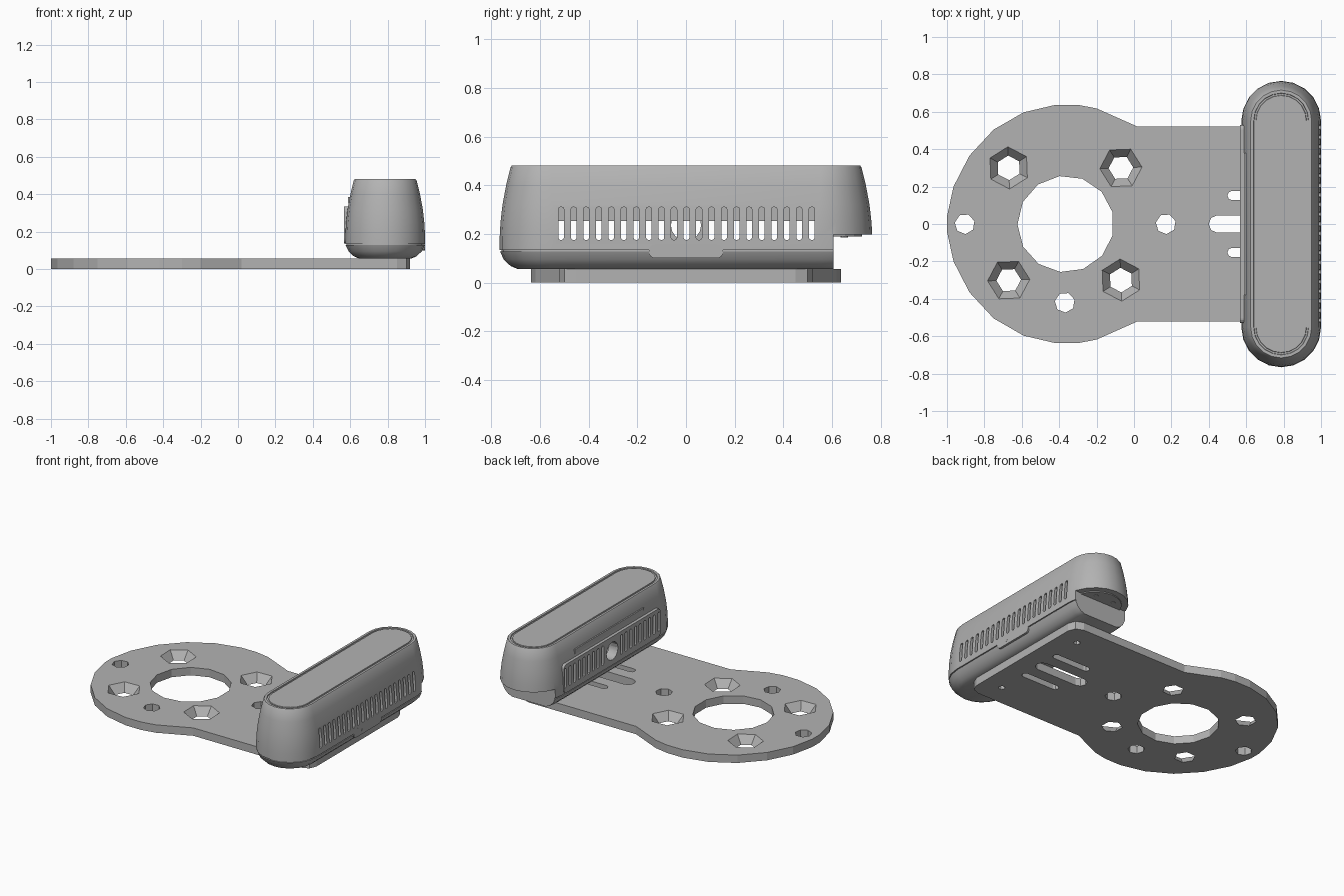
import bpy, bmesh, math
from mathutils import Vector

if "Cube" in bpy.data.objects:
    bpy.data.objects.remove(bpy.data.objects["Cube"])

grey = bpy.data.materials.new("plain_grey")
grey.diffuse_color = (0.45, 0.45, 0.45, 1)
grey.use_nodes = True
grey.node_tree.nodes["Principled BSDF"].inputs["Base Color"].default_value = grey.diffuse_color


def finish(name, bm, smooth=False):
    bmesh.ops.recalc_face_normals(bm, faces=bm.faces)
    me = bpy.data.meshes.new(name)
    bm.to_mesh(me)
    bm.free()
    me.materials.append(grey)
    ob = bpy.data.objects.new(name, me)
    bpy.context.collection.objects.link(ob)
    if smooth:
        smooth_it(ob)
    return ob


def select(ob):
    bpy.ops.object.select_all(action='DESELECT')
    ob.select_set(True)
    bpy.context.view_layer.objects.active = ob


def smooth_it(ob):
    select(ob)
    bpy.ops.object.shade_smooth_by_angle(angle=math.radians(28))


def loft(bm, rings):
    """Skin closed rings of equal length and cap both ends."""
    loops = [[bm.verts.new(p) for p in r] for r in rings]
    n = len(loops[0])
    for a, b in zip(loops, loops[1:]):
        for i in range(n):
            j = (i + 1) % n
            bm.faces.new((a[i], a[j], b[j], b[i]))
    bm.faces.new(loops[0])
    bm.faces.new(loops[-1])


def prism_z(bm, pts, z0, z1):
    loft(bm, [[(x, y, z) for x, y in pts] for z in (z0, z1)])


def prism_x(bm, pts, x0, x1):
    loft(bm, [[(x, y, z) for y, z in pts] for x in (x0, x1)])


def rect(a0, a1, b0, b1):
    return [(a0, b0), (a1, b0), (a1, b1), (a0, b1)]


def ngon(cx, cy, r, n, turn=0.0):
    return [(cx + r * math.cos(turn + math.tau * i / n),
             cy + r * math.sin(turn + math.tau * i / n)) for i in range(n)]


def rounded(a0, a1, b0, b1, r, seg=4):
    pts = []
    for k, (a, b) in enumerate([(a1 - r, b1 - r), (a0 + r, b1 - r),
                                (a0 + r, b0 + r), (a1 - r, b0 + r)]):
        for i in range(seg + 1):
            t = math.pi / 2 * (k + i / seg)
            pts.append((a + r * math.cos(t), b + r * math.sin(t)))
    return pts


def cut(ob, cutters):
    select(ob)
    for c in cutters:
        m = ob.modifiers.new("cut", 'BOOLEAN')
        m.operation, m.solver, m.object = 'DIFFERENCE', 'EXACT', c
        bpy.ops.object.modifier_apply(modifier=m.name)


def discard(cutters):
    for c in cutters:
        bpy.data.objects.remove(c, do_unlink=True)


# Mounting plate: round head running into a straight tongue
T = 0.055
half = [(0.92, 0.45), (0.90, 0.50), (0.85, 0.52), (0.02, 0.52), (-0.2, 0.618),
        (-0.3, 0.637), (-0.42, 0.637), (-0.59, 0.597), (-0.75, 0.505),
        (-0.88, 0.365), (-0.965, 0.2), (-1.0, 0.04)]
bm = bmesh.new()
prism_z(bm, half + [(x, -y) for x, y in reversed(half)], 0, T)
plate = finish("mounting_plate", bm)

# Plate openings: centre hole, countersinks, small holes, slots
bm = bmesh.new()
prism_z(bm, ngon(-0.365, 0, 0.258, 13, 0.25), -0.1, 0.2)
for x, y in ((-0.905, 0), (0.17, 0), (-0.37, -0.42)):
    prism_z(bm, ngon(x, y, 0.054, 7, 0.3), -0.1, 0.2)
for x, y in ((-0.67, 0.3), (-0.07, 0.3), (-0.67, -0.3), (-0.07, -0.3)):
    turn = math.atan2(y, x + 0.37) + 0.3
    loft(bm, [[(px, py, z) for px, py in ngon(x, y, r, 6, turn)]
              for z, r in ((-0.01, 0.058), (0, 0.066), (T, 0.113), (T + 0.01, 0.12))])
for s in (-1, 1):
    prism_z(bm, ngon(0.78, s * 0.37, 0.022, 6), -0.1, 0.2)
    prism_z(bm, rounded(0.5, 0.79, s * 0.152 - 0.024, s * 0.152 + 0.024, 0.022, 2), -0.1, 0.2)
prism_z(bm, rounded(0.4, 0.8, -0.046, 0.046, 0.044, 2), -0.1, 0.2)
c = finish("plate_cutter", bm)
cut(plate, [c])
discard([c])

# Housing: stacked capsule sections with a seam and a recessed lid
CX, LY = 0.787, 0.553


def capsule(h, z, seg=10):
    pts = []
    for s in (1, -1):
        for i in range(seg + 1):
            t = math.pi * i / seg
            pts.append((CX + s * h * math.cos(t), s * (LY + h * math.sin(t)), z))
    return pts


bm = bmesh.new()
loft(bm, [capsule(h, z) for z, h in (
    (0.056, 0.14), (0.068, 0.168), (0.095, 0.196), (0.127, 0.211), (0.128, 0.206),
    (0.133, 0.206), (0.134, 0.213), (0.19, 0.2125), (0.25, 0.209), (0.32, 0.201),
    (0.40, 0.186), (0.474, 0.168), (0.48, 0.163), (0.48, 0.147), (0.474, 0.145),
    (0.474, 0.136), (0.479, 0.134))])
housing = finish("housing", bm)

# Raised vent panel on the inner side
bm = bmesh.new()
prism_x(bm, rounded(-0.53, 0.53, 0.137, 0.335, 0.025), 0.568, 0.62)
panel = finish("vent_panel", bm)

# Cutters: hollow interior, end notch, vent slots, round port
bm = bmesh.new()
prism_z(bm, rounded(CX - 0.15, CX + 0.15, -0.575, 0.575, 0.03), 0.1, 0.42)
hollow = finish("hollow_cutter", bm)
bm = bmesh.new()
prism_z(bm, rect(0.4, 1.2, 0.607, 1.0), 0, 0.197)
notch = finish("notch_cutter", bm)
bm = bmesh.new()
for i in range(21):
    y = -0.513 + i * 0.0515
    pts = rounded(y - 0.0115, y + 0.0115, 0.175, 0.31, 0.009, 2)
    prism_x(bm, pts, 0.9, 1.1)
    if abs(y) > 0.08:
        prism_x(bm, pts, 0.5, 0.66)
slots = finish("slot_cutter", bm)
bm = bmesh.new()
prism_x(bm, ngon(0, 0.235, 0.062, 16), 0.5, 0.66)
port = finish("port_cutter", bm)
cut(housing, [hollow, notch, slots, port])
cut(panel, [slots, port])
discard([hollow, notch, slots, port])
smooth_it(housing)

# Board inside that closes off the upper part of the vents
bm = bmesh.new()
prism_z(bm, rect(0.70, 0.715, -0.575, 0.575), 0.252, 0.425)
finish("inner_board", bm)

# Pill-shaped tab on the outer side with a tiny pin hole plate
bm = bmesh.new()
prism_x(bm, rounded(-0.153, 0.153, 0.1, 0.158, 0.027), 0.97, 1.0)
finish("side_tab", bm)
bm = bmesh.new()
prism_x(bm, ngon(-0.06, 0.128, 0.008, 8), 0.998, 1.001)
finish("pin_mark", bm)

# Shallow flat strip above the vent panel
bm = bmesh.new()
prism_x(bm, rect(-0.38, 0.38, 0.352, 0.385), 0.589, 0.61)
finish("label_strip", bm)

# Thin lip and two screw pads under the notch ceiling
bm = bmesh.new()
prism_z(bm, [(x, y) for x, y, z in capsule(0.17, 0, 10) if y > 0.6], 0.19, 0.2)
finish("notch_lip", bm)
bm = bmesh.new()
for s in (-1, 1):
    prism_z(bm, ngon(CX + s * 0.07, 0.65, 0.015, 8), 0.186, 0.192)
finish("notch_screws", bm)
